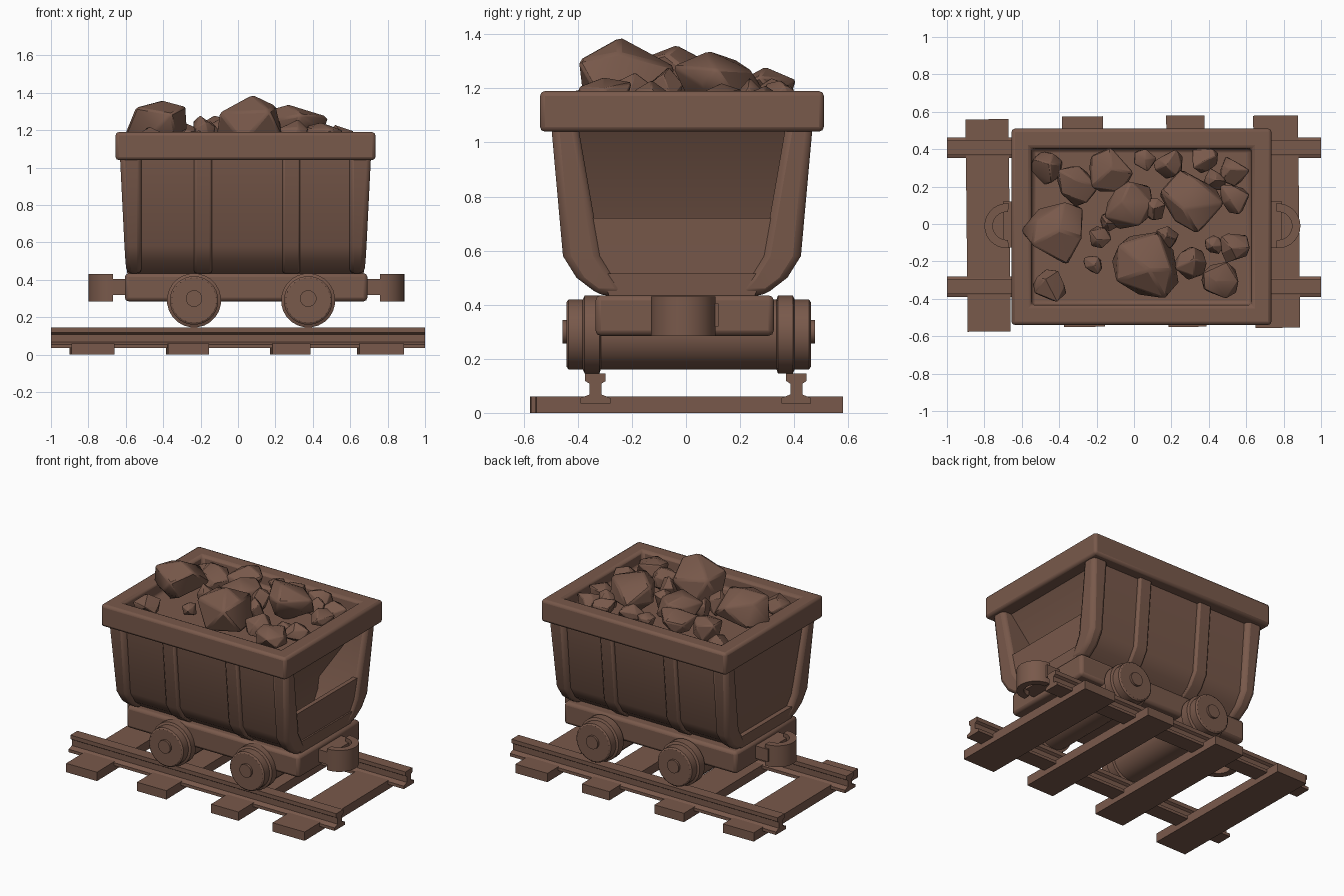
import bpy, bmesh, math, random
from mathutils import Vector

if "Cube" in bpy.data.objects:
    bpy.data.objects.remove(bpy.data.objects["Cube"])
random.seed(4)

BROWN = (0.19, 0.10, 0.07, 1)
brown = bpy.data.materials.new("rusty brown")
brown.use_nodes = True
brown.diffuse_color = BROWN
brown.node_tree.nodes["Principled BSDF"].inputs["Base Color"].default_value = BROWN

CX, CY = 0.04, -0.015      # centre of the cart body
AXLE_Z = 0.29


def finish(name, bm, bevel=0, segments=2):
    bmesh.ops.recalc_face_normals(bm, faces=bm.faces)
    mesh = bpy.data.meshes.new(name)
    bm.to_mesh(mesh)
    bm.free()
    obj = bpy.data.objects.new(name, mesh)
    bpy.context.collection.objects.link(obj)
    mesh.materials.append(brown)
    bpy.ops.object.select_all(action='DESELECT')
    obj.select_set(True)
    bpy.context.view_layer.objects.active = obj
    bpy.ops.object.shade_smooth_by_angle(angle=math.radians(35))
    if bevel:
        mod = obj.modifiers.new("soft edges", 'BEVEL')
        mod.width, mod.segments = bevel, segments
        mod.limit_method = 'ANGLE'
    return obj


def loft(name, rings, bevel=0, segments=2):
    """Skin a stack of equal point rings and cap both ends."""
    bm = bmesh.new()
    loops = [[bm.verts.new(p) for p in ring] for ring in rings]
    for a, b in zip(loops, loops[1:]):
        for i in range(len(a)):
            j = (i + 1) % len(a)
            bm.faces.new((a[i], a[j], b[j], b[i]))
    bm.faces.new(loops[0])
    bm.faces.new(loops[-1])
    return finish(name, bm, bevel, segments)


def rect(x0, x1, y0, y1, z):
    return [(x0, y0, z), (x1, y0, z), (x1, y1, z), (x0, y1, z)]


def box(name, x0, x1, y0, y1, z0, z1, bevel=0):
    return loft(name, [rect(x0, x1, y0, y1, z0), rect(x0, x1, y0, y1, z1)], bevel)


def lathe_y(name, x, z, profile, sides=24):
    """Turn (y, radius) points around a crosswise axis."""
    turns = [2 * math.pi * (i + 0.5) / sides for i in range(sides)]
    return loft(name, [[(x + r * math.cos(t), y, z + r * math.sin(t)) for t in turns]
                       for y, r in profile])


# Sleepers, each laid slightly askew
for x, half, y0, y1 in ((-0.78, 0.115, -0.575, 0.56), (-0.27, 0.11, -0.55, 0.575),
                        (0.28, 0.102, -0.55, 0.58), (0.763, 0.12, -0.555, 0.58)):
    sleeper = box("sleeper", -half, half, y0, y1, 0, 0.06)
    sleeper.location.x = x
    sleeper.rotation_euler.z = math.radians(0.6)

# Rails with foot, web and head
half_rail = [(0.055, 0.035), (0.055, 0.055), (0.022, 0.068), (0.022, 0.108),
             (0.038, 0.118), (0.038, 0.145)]
rail_section = half_rail + [(-y, z) for y, z in reversed(half_rail)]
for yc in (-0.335, 0.408):
    loft("rail", [[(x, yc + y, z) for y, z in rail_section] for x in (-1, 1)])

# Axle drums and flanged wheels with hubs
for x in (-0.235, 0.375):
    lathe_y("axle_drum", x, AXLE_Z, [(-0.34, 0.13), (0.35, 0.13)])
    for s in (-1, 1):
        wheel = [(0.325, 0.13), (0.33, 0.145), (0.385, 0.145), (0.392, 0.13),
                 (0.445, 0.13), (0.452, 0.12)]
        lathe_y("wheel", x, AXLE_Z, [(s * y + 0.01, r) for y, r in wheel])
        lathe_y("hub", x, AXLE_Z + 0.01, [(s * 0.4 + 0.01, 0.045), (s * 0.467 + 0.01, 0.045)], 12)

# Chassis
box("chassis", -0.605, 0.692, -0.335, 0.325, 0.285, 0.435, 0.02)

# Couplers: plate and open hook at each end
for s in (-1, 1):
    end = 0.045 + s * 0.725
    box("coupler_plate", *sorted((CX + s * 0.62, end + s * 0.02)), -0.125, 0.12, 0.32, 0.405)
    rings = []
    for i in range(15):
        t = math.radians(-95 + 190 * i / 14)
        c, sn = s * math.cos(t), math.sin(t)
        rings.append([(end + r * c, s * r * sn - 0.01, z) for r, z in
                      ((0.075, 0.285), (0.12, 0.285), (0.12, 0.43), (0.075, 0.43))])
    loft("coupler_hook", rings)

# Tub wall, plain at one end and slanting deep inwards at the other
wall = ((0.435, 0.6, 0.36, 0.25), (0.66, 0.617, 0.36, 0.33), (1.08, 0.645, 0.63, 0.4))
loft("tub_wall", [rect(CX - xa, CX + xb, CY - y, CY + y, z) for z, xa, xb, y in wall])

# Low end door in front of the slanting wall
door = ((0.44, 0.625, 0.25), (0.5, 0.627, 0.265), (0.58, 0.63, 0.31), (0.72, 0.638, 0.33))
loft("end_door", [rect(CX + x - 0.03, CX + x, CY - y, CY + y, z) for z, x, y in door])

# Side panels, corner posts, ribs and sills; frame lists height, inner y, outer y, outer x
frame = ((0.435, 0.2, 0.305, 0.635), (0.5, 0.25, 0.39, 0.642),
         (0.58, 0.3, 0.44, 0.647), (1.08, 0.387, 0.485, 0.672))
for s in (-1, 1):
    loft("side_panel", [rect(CX - 0.58, CX + 0.58, CY + s * yi, CY + s * (yo - 0.035), z)
                        for z, yi, yo, xo in frame])
    for e in (-1, 1):
        loft("corner_post", [rect(CX + e * 0.555, CX + e * xo, CY + s * yi, CY + s * yo, z)
                             for z, yi, yo, xo in frame], 0.025)
    for x in (-0.187, 0.285):
        loft("side_rib", [rect(x - 0.047, x + 0.047, CY + s * yi, CY + s * (yo - 0.01), z)
                          for z, yi, yo, xo in frame], 0.012)
    loft("end_sill", [rect(CX + s * 0.5, CX + s * x, CY - y, CY + y, z) for x, y, z in
                      ((0.632, 0.27, 0.435), (0.638, 0.3, 0.515))])

# Rim with a sunken bed for the load
rim = ((0.695, 0.525, 1.04), (0.695, 0.525, 1.19), (0.59, 0.42, 1.19), (0.585, 0.415, 1.1))
loft("rim", [rect(CX - x, CX + x, CY - y, CY + y, z) for x, y, z in rim], 0.018)

# Load of faceted rocks: x, y, radius, top height
rocks = ((-0.44, -0.05, 0.17, 1.36), (0.06, -0.22, 0.18, 1.39), (0.31, 0.12, 0.175, 1.34),
         (-0.12, 0.29, 0.12, 1.28), (-0.03, 0.1, 0.13, 1.28), (-0.3, 0.2, 0.11, 1.25),
         (-0.47, 0.3, 0.09, 1.2), (-0.45, -0.33, 0.09, 1.22), (-0.18, -0.07, 0.06, 1.28),
         (-0.13, 0.01, 0.05, 1.25), (-0.22, -0.22, 0.05, 1.2), (0.06, 0.34, 0.06, 1.22),
         (0.18, 0.32, 0.08, 1.24), (0.38, 0.34, 0.07, 1.23), (0.54, 0.28, 0.08, 1.21),
         (0.54, 0.13, 0.08, 1.22), (0.54, -0.13, 0.08, 1.23), (0.3, -0.21, 0.09, 1.26),
         (0.43, -0.11, 0.05, 1.2), (0.46, -0.3, 0.1, 1.24), (0.18, -0.07, 0.06, 1.28),
         (0.11, 0.08, 0.06, 1.27), (0.43, 0.24, 0.06, 1.24))
for x, y, r, top in rocks:
    bm = bmesh.new()
    bmesh.ops.create_icosphere(bm, subdivisions=1, radius=1)
    for v in bm.verts:
        v.co += Vector([random.uniform(-0.24, 0.24) for k in range(3)])
    hull = bmesh.ops.convex_hull(bm, input=bm.verts)
    loose = [g for g in hull["geom_interior"] if isinstance(g, bmesh.types.BMVert)]
    bmesh.ops.delete(bm, geom=loose, context='VERTS')
    bottom = min(1.1, top - 1.5 * r)
    for k, (lo, hi) in enumerate(((x - r, x + r), (y - r, y + r), (bottom, top))):
        values = [v.co[k] for v in bm.verts]
        low, span = min(values), max(values) - min(values)
        for v in bm.verts:
            v.co[k] = lo + (hi - lo) * (v.co[k] - low) / span
    finish("rock", bm, r * 0.06, 1)
